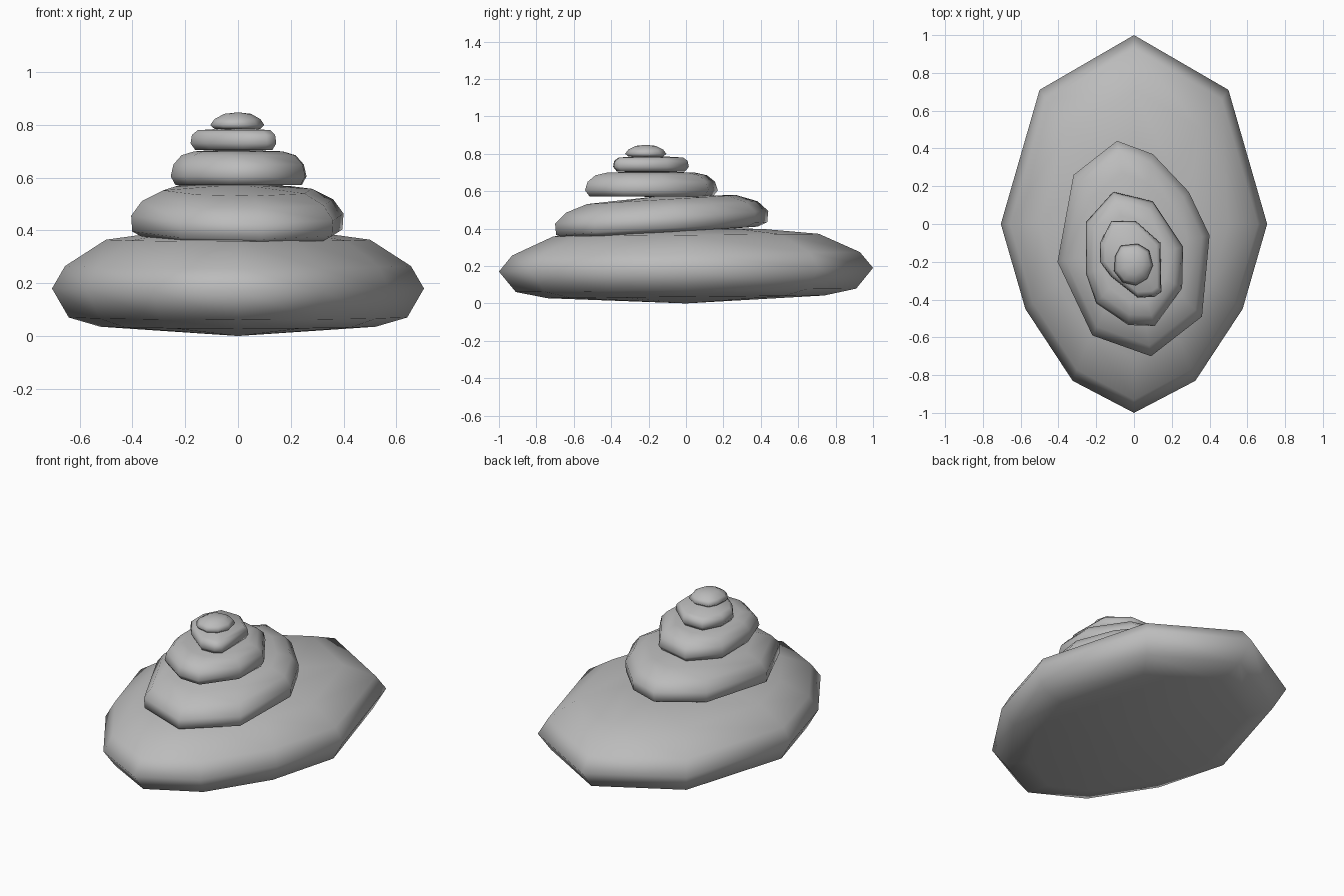
import bpy
import bmesh
import math
from mathutils import Vector

cube = bpy.data.objects.get("Cube")
if cube:
    bpy.data.objects.remove(cube)

# Single stone colour
stone = bpy.data.materials.new("stone grey")
stone.use_nodes = True
grey = (0.5, 0.5, 0.5, 1)
stone.diffuse_color = grey
stone.node_tree.nodes["Principled BSDF"].inputs["Base Color"].default_value = grey


def build_stone(name, outline, rings, centre, bottom, top, tilt=0.0):
    """Loft scaled copies of an outline, closed by a low point and a high point."""
    bm = bmesh.new()
    cx, cy = centre
    loops = []
    for scale, z in rings:
        loops.append([bm.verts.new((cx + (x - cx) * scale, cy + (y - cy) * scale,
                                    z + tilt * (y - cy) * scale)) for x, y in outline])
    n = len(outline)
    for low, high in zip(loops, loops[1:]):
        for i in range(n):
            j = (i + 1) % n
            bm.faces.new((low[i], low[j], high[j], high[i]))
    for loop, z in ((loops[0], bottom), (loops[-1], top)):
        tip = bm.verts.new((cx, cy, z))
        for i in range(n):
            bm.faces.new((loop[i], loop[(i + 1) % n], tip))
    bmesh.ops.recalc_face_normals(bm, faces=bm.faces)
    mesh = bpy.data.meshes.new(name)
    bm.to_mesh(mesh)
    bm.free()
    mesh.materials.append(stone)
    for face in mesh.polygons:
        face.use_smooth = True
    obj = bpy.data.objects.new(name, mesh)
    bpy.context.collection.objects.link(obj)
    return obj


# Wide base stone, symmetric left to right
half = [(0.5, 0.71), (0.705, 0), (0.575, -0.45), (0.325, -0.83)]
base = [(0, 1)] + half + [(0, -1)] + [(-x, y) for x, y in reversed(half)]
build_stone("base_stone", base,
            [(0.74, 0.035), (0.91, 0.07), (1, 0.18), (0.93, 0.265), (0.71, 0.365), (0.4, 0.395)],
            (0, 0), 0.0, 0.4, 0.01)

# Second stone, leaning forward
build_stone("second_stone",
            [(-0.09, 0.44), (0.1, 0.37), (0.29, 0.17), (0.4, -0.06), (0.36, -0.49),
             (0.09, -0.7), (-0.22, -0.59), (-0.405, -0.2), (-0.32, 0.26)],
            [(0.9, 0.38), (0.99, 0.4), (1, 0.46), (0.9, 0.515), (0.7, 0.555)],
            (0, -0.13), 0.37, 0.575, 0.06)

# Third stone
build_stone("third_stone",
            [(-0.11, 0.17), (0.1, 0.12), (0.26, -0.12), (0.255, -0.34), (0.11, -0.54),
             (-0.03, -0.535), (-0.2, -0.42), (-0.255, -0.26), (-0.255, 0.01)],
            [(0.93, 0.572), (1, 0.605), (0.96, 0.65), (0.84, 0.685), (0.65, 0.7)],
            (0, -0.19), 0.57, 0.705)

# Fourth stone
build_stone("fourth_stone",
            [(-0.12, 0.015), (0.01, 0.015), (0.14, -0.1), (0.145, -0.36), (0.11, -0.385),
             (0.02, -0.39), (-0.12, -0.28), (-0.18, -0.2), (-0.18, -0.1)],
            [(0.9, 0.705), (1, 0.73), (0.97, 0.762), (0.85, 0.78)],
            (0, -0.19), 0.7, 0.79)

# Small domed cap stone
build_stone("cap_stone",
            [(-0.07, -0.115), (0.02, -0.105), (0.08, -0.14), (0.1, -0.22), (0.07, -0.29),
             (0.01, -0.325), (-0.06, -0.31), (-0.105, -0.25), (-0.1, -0.17)],
            [(0.85, 0.785), (1, 0.8), (0.85, 0.822), (0.5, 0.842)],
            (0, -0.215), 0.78, 0.848)
